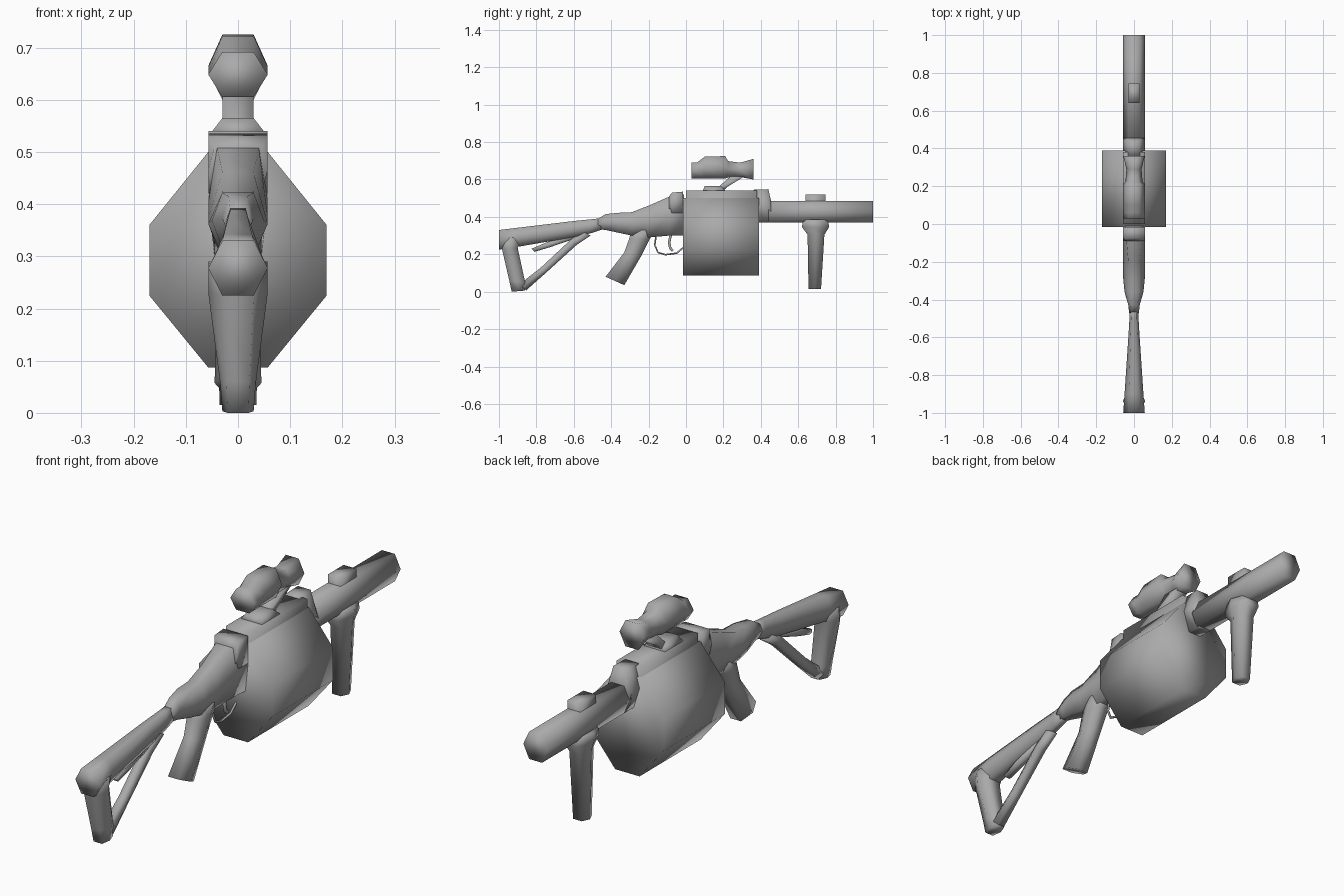
import bpy
import bmesh

cube = bpy.data.objects.get("Cube")
if cube:
    bpy.data.objects.remove(cube, do_unlink=True)

grey = bpy.data.materials.new("plain_grey")
grey.use_nodes = True
colour = (0.4, 0.4, 0.4, 1)
grey.diffuse_color = colour
grey.node_tree.nodes["Principled BSDF"].inputs["Base Color"].default_value = colour


def build(name, rings):
    """Skin a row of equal-sized rings, cap both ends and shade smooth."""
    bm = bmesh.new()
    loops = [[bm.verts.new(p) for p in ring] for ring in rings]
    for a, b in zip(loops, loops[1:]):
        for i in range(len(a)):
            j = (i + 1) % len(a)
            bm.faces.new((a[i], a[j], b[j], b[i]))
    bm.faces.new(loops[0])
    bm.faces.new(loops[-1])
    bmesh.ops.recalc_face_normals(bm, faces=bm.faces)
    for f in bm.faces:
        f.smooth = True
    mesh = bpy.data.meshes.new(name)
    bm.to_mesh(mesh)
    bm.free()
    mesh.materials.append(grey)
    obj = bpy.data.objects.new(name, mesh)
    bpy.context.collection.objects.link(obj)
    return obj


def hexagon(a, b, wide, flat):
    """Six-sided section spanning side points a and b, widest halfway."""
    m = ((a[0] + b[0]) / 2, (a[1] + b[1]) / 2)
    side = [(flat, a), (wide, m), (flat, b)]
    return ([(x, *p) for x, p in side] + [(-x, *p) for x, p in reversed(side)])


def along(name, sections):
    """Tube running front to back: y, top, bottom, half width, flat half width."""
    return build(name, [hexagon((y, t), (y, b), w, f) for y, t, b, w, f in sections])


def upright(name, sections):
    """Tube between explicit rear and front points."""
    return build(name, [hexagon(*s) for s in sections])


def wire(name, points, radius):
    curve = bpy.data.curves.new(name, "CURVE")
    curve.dimensions = "3D"
    curve.bevel_depth = radius
    curve.bevel_resolution = 1
    curve.use_fill_caps = True
    spline = curve.splines.new("POLY")
    spline.points.add(len(points) - 1)
    for p, (y, z) in zip(spline.points, points):
        p.co = (0, y, z, 1)
    curve.materials.append(grey)
    obj = bpy.data.objects.new(name, curve)
    bpy.context.collection.objects.link(obj)


W, F = 0.057, 0.03

# Drum: eight-sided prism
half = [(W, 0.5), (0.17, 0.36), (0.17, 0.225), (W, 0.087)]
outline = half + [(-x, z) for x, z in reversed(half)]
build("drum", [[(x, y, z) for x, z in outline] for y in (-0.015, 0.39)])

# Receiver and its collars
along("receiver", [(0, 0.54, 0.3, W, W), (0.38, 0.54, 0.3, W, W)])
along("front_collar", [(0.36, 0.545, 0.37, W, F), (0.44, 0.548, 0.37, W, F),
                       (0.455, 0.485, 0.37, W, F)])
along("rear_cap", [(-0.015, 0.535, 0.42, W, W), (-0.075, 0.53, 0.42, W, W),
                   (-0.09, 0.51, 0.42, W, 0.045)])
along("rear_body", [(-0.01, 0.52, 0.3, W, 0.045), (-0.09, 0.508, 0.3, W, 0.04),
                    (-0.2, 0.46, 0.29, W, F), (-0.29, 0.425, 0.3, W, F),
                    (-0.36, 0.422, 0.315, 0.05, F), (-0.43, 0.415, 0.33, F, 0.018),
                    (-0.47, 0.39, 0.335, 0.026, 0.015)])

# Barrel, top block and foregrip
along("barrel", [(0.44, 0.485, 0.37, W, F), (1, 0.485, 0.37, W, F)])
along("barrel_block", [(0.64, 0.52, 0.42, F, F), (0.745, 0.52, 0.42, F, F)])
upright("foregrip", [((0.625, 0.385), (0.76, 0.385), W, F),
                     ((0.62, 0.345), (0.765, 0.345), 0.055, F),
                     ((0.65, 0.305), (0.74, 0.305), 0.045, 0.025),
                     ((0.655, 0.015), (0.722, 0.015), 0.035, 0.02)])

# Scope and its mount
along("scope", [(0.03, 0.692, 0.605, W, F), (0.06, 0.692, 0.605, W, F),
                (0.1, 0.722, 0.605, W, F), (0.21, 0.725, 0.605, W, F),
                (0.225, 0.698, 0.61, 0.045, 0.025), (0.29, 0.69, 0.613, 0.04, 0.022),
                (0.36, 0.71, 0.6, W, F)])
build("mount_base", [[(x * w, y, z) for x, y in ((1, a), (1, b), (-1, b), (-1, a))]
                     for z, w, a, b in ((0.53, W, 0.085, 0.22), (0.565, F, 0.1, 0.185))])
upright("mount_arm", [((0.15, 0.54), (0.2, 0.54), F, F),
                      ((0.18, 0.565), (0.22, 0.56), F, F),
                      ((0.235, 0.615), (0.31, 0.615), F, F)])

# Pistol grip, trigger and guard
upright("pistol_grip", [((-0.29, 0.33), (-0.16, 0.33), 0.045, 0.025),
                        ((-0.305, 0.28), (-0.195, 0.28), 0.045, 0.025),
                        ((-0.33, 0.21), (-0.24, 0.19), 0.04, 0.022),
                        ((-0.43, 0.08), (-0.33, 0.035), 0.045, 0.025)])
wire("trigger_guard", [(-0.16, 0.3), (-0.167, 0.25), (-0.15, 0.21), (-0.11, 0.198),
                       (-0.05, 0.206), (-0.01, 0.24)], 0.005)
wire("trigger", [(-0.08, 0.31), (-0.09, 0.265), (-0.085, 0.235), (-0.07, 0.218)], 0.008)

# Stock: top tube, butt, brace and latch
along("stock_tube", [(-0.44, 0.395, 0.335, 0.024, 0.015),
                     (-0.5, 0.388, 0.315, 0.024, 0.015),
                     (-0.6, 0.378, 0.292, 0.03, 0.018),
                     (-0.9, 0.342, 0.24, 0.05, 0.027),
                     (-1, 0.33, 0.225, W, F)])
upright("stock_butt", [((-0.997, 0.29), (-0.87, 0.29), W, F),
                       ((-0.983, 0.225), (-0.9, 0.235), W, F),
                       ((-0.945, 0.06), (-0.86, 0.05), 0.034, 0.022),
                       ((-0.932, 0), (-0.86, 0.006), F, 0.02)])
upright("stock_brace", [((-0.89, 0.04), (-0.855, 0.007), 0.027, 0.016),
                        ((-0.775, 0.13), (-0.75, 0.1), 0.022, 0.014),
                        ((-0.62, 0.275), (-0.585, 0.25), 0.022, 0.014),
                        ((-0.56, 0.325), (-0.51, 0.3), 0.022, 0.014)])
upright("stock_latch", [((-0.825, 0.23), (-0.81, 0.213), 0.014, 0.01),
                        ((-0.75, 0.262), (-0.73, 0.237), 0.016, 0.012),
                        ((-0.6, 0.31), (-0.59, 0.285), 0.016, 0.012)])
